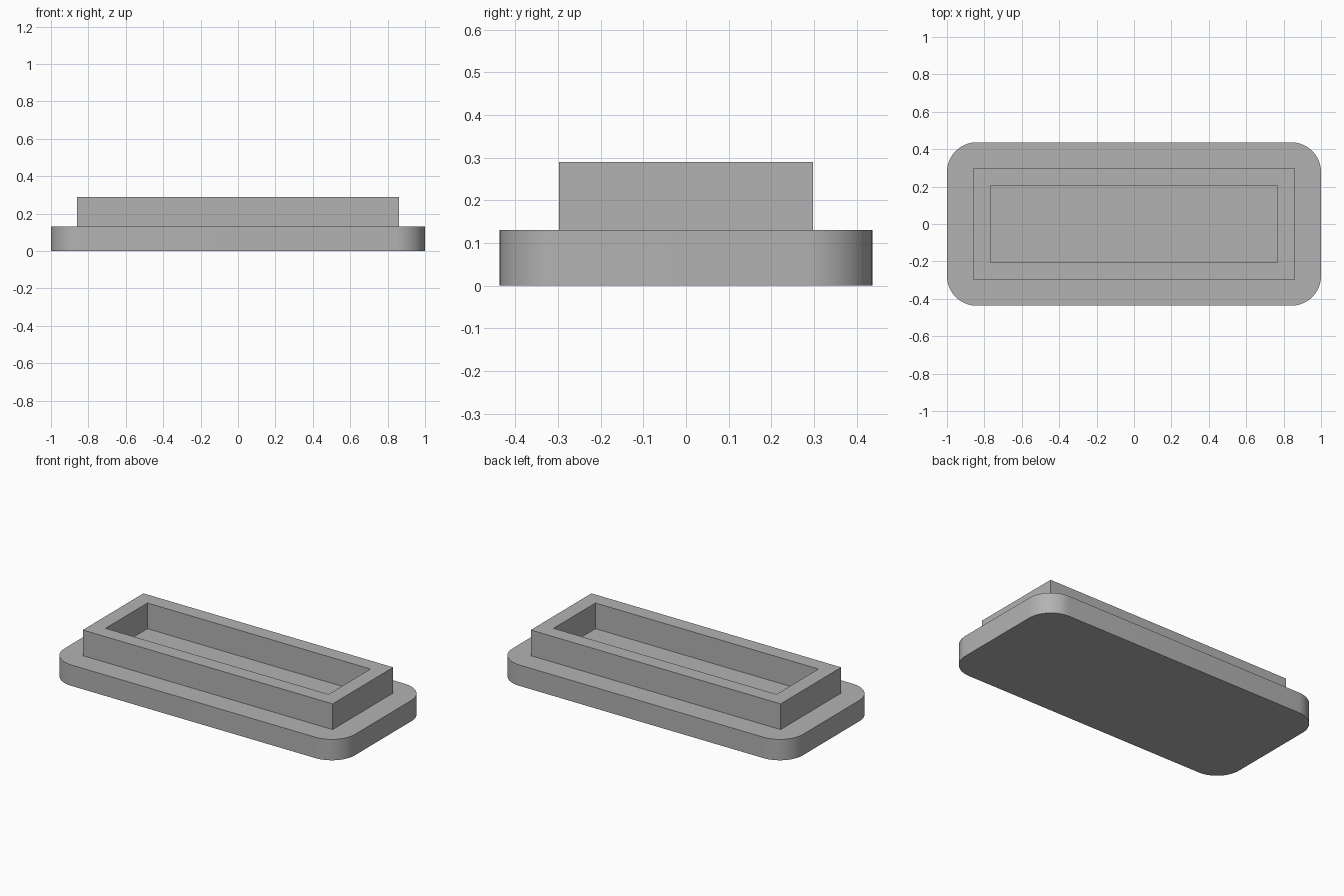
import bpy
import bmesh
from math import cos, sin, pi

cube = bpy.data.objects.get("Cube")
if cube:
    bpy.data.objects.remove(cube, do_unlink=True)

GREY = (0.45, 0.45, 0.45, 1)
grey = bpy.data.materials.new("plain grey")
grey.use_nodes = True
grey.diffuse_color = GREY
grey.node_tree.nodes["Principled BSDF"].inputs["Base Color"].default_value = GREY

BASE_TOP, RIM_TOP = 0.13, 0.29


def rectangle(hx, hy):
    return [(-hx, -hy), (hx, -hy), (hx, hy), (-hx, hy)]


def rounded_rectangle(hx, hy, r, steps=16):
    corners = [(1, 1), (-1, 1), (-1, -1), (1, -1)]
    return [(sx * (hx - r) + r * cos((q + i / steps) * pi / 2),
             sy * (hy - r) + r * sin((q + i / steps) * pi / 2))
            for q, (sx, sy) in enumerate(corners) for i in range(steps + 1)]


def ring(bm, points, z):
    return [bm.verts.new((x, y, z)) for x, y in points]


def bridge(bm, a, b):
    for i in range(len(a)):
        j = (i + 1) % len(a)
        bm.faces.new((a[i], a[j], b[j], b[i]))


# One solid: rounded plate, raised rectangular rim and a pocket inside it
bm = bmesh.new()
plate = rounded_rectangle(1.0, 0.437, 0.16)
outer, inner = rectangle(0.86, 0.298), rectangle(0.768, 0.206)

bottom, top = ring(bm, plate, 0), ring(bm, plate, BASE_TOP)
bm.faces.new(bottom[::-1])
bridge(bm, bottom, top)

rim_foot, rim_outer = ring(bm, outer, BASE_TOP), ring(bm, outer, RIM_TOP)
rim_inner, floor = ring(bm, inner, RIM_TOP), ring(bm, inner, BASE_TOP)
for a, b in ((rim_foot, rim_outer), (rim_outer, rim_inner), (rim_inner, floor)):
    bridge(bm, a, b)
bm.faces.new(floor)

# Flat ledge between the plate edge and the foot of the rim
edges = [bm.edges.get((loop[i - 1], loop[i]))
         for loop in (top, rim_foot) for i in range(len(loop))]
bmesh.ops.triangle_fill(bm, edges=edges, use_beauty=True, normal=(0, 0, 1))
bmesh.ops.recalc_face_normals(bm, faces=bm.faces)

mesh = bpy.data.meshes.new("rimmed_base_plate")
bm.to_mesh(mesh)
bm.free()
mesh.materials.append(grey)
plate_object = bpy.data.objects.new("rimmed_base_plate", mesh)
bpy.context.collection.objects.link(plate_object)

bpy.context.view_layer.objects.active = plate_object
plate_object.select_set(True)
bpy.ops.object.shade_smooth_by_angle()
